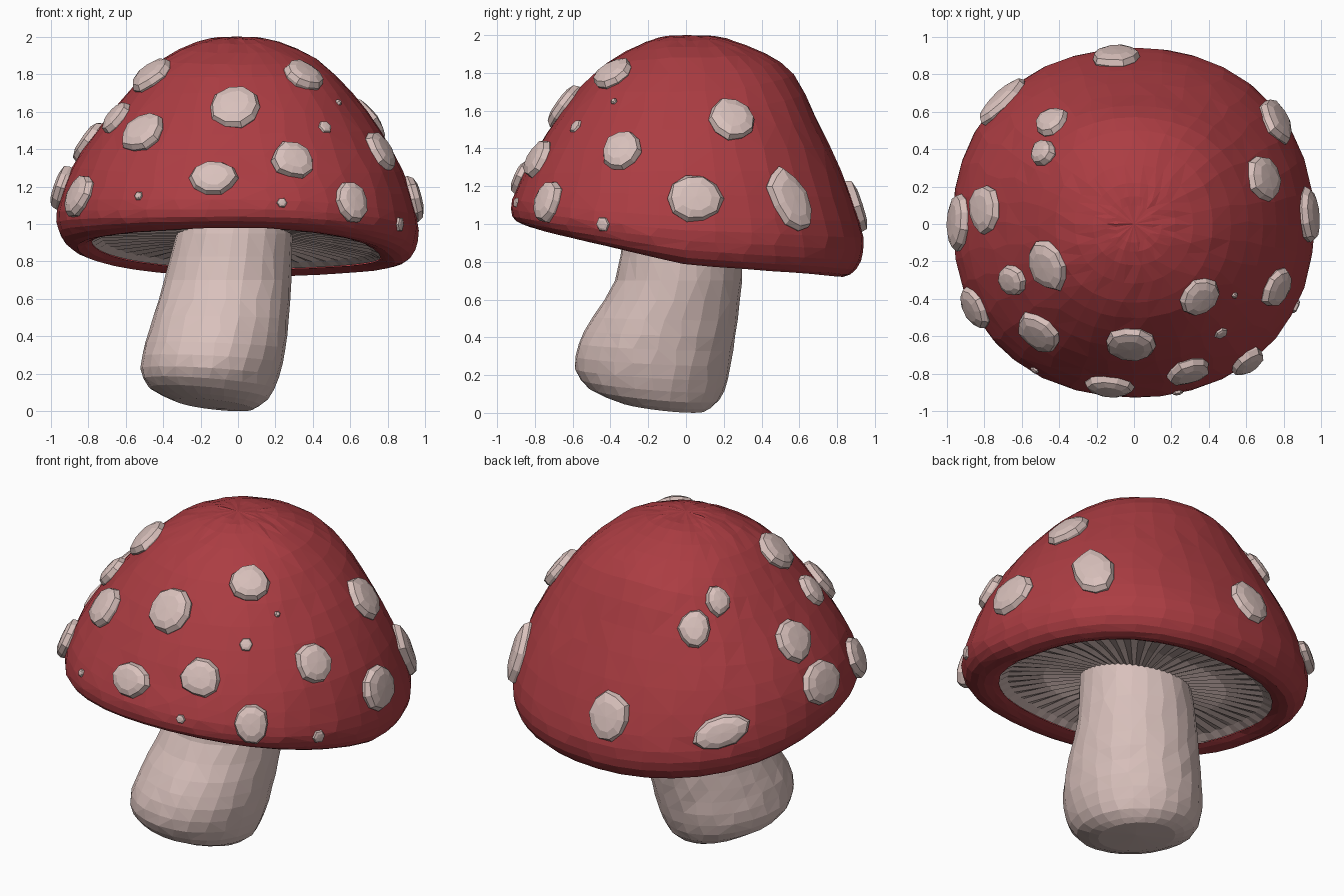
import bpy, bmesh, math, random
from mathutils import Vector
from mathutils.bvhtree import BVHTree

if "Cube" in bpy.data.objects:
    bpy.data.objects.remove(bpy.data.objects["Cube"])

random.seed(4)
TAU = math.tau


def material(name, rgb):
    m = bpy.data.materials.new(name)
    m.diffuse_color = (*rgb, 1)
    m.use_nodes = True
    m.node_tree.nodes["Principled BSDF"].inputs["Base Color"].default_value = m.diffuse_color
    return m


RED = material("cap red", (0.41, 0.046, 0.055))
CREAM = material("pale cream", (0.69, 0.53, 0.50))


def make_object(name, bm, mat):
    bmesh.ops.recalc_face_normals(bm, faces=bm.faces)
    me = bpy.data.meshes.new(name)
    bm.to_mesh(me)
    me.materials.append(mat)
    ob = bpy.data.objects.new(name, me)
    bpy.context.collection.objects.link(ob)
    return ob


def loft(bm, rings, start=None, end=None):
    """Skin a list of point rings, with optional end points."""
    vs = [[bm.verts.new(p) for p in r] for r in rings]
    n = len(vs[0])
    for a, b in zip(vs, vs[1:]):
        for i in range(n):
            j = (i + 1) % n
            bm.faces.new((a[i], a[j], b[j], b[i]))
    for tip, ring in ((start, vs[0]), (end, vs[-1])):
        if tip is not None:
            t = bm.verts.new(tip)
            for i in range(n):
                bm.faces.new((t, ring[i], ring[(i + 1) % n]))


def smooth_rows(rows):
    """Insert a spline midpoint between each pair of rows."""
    out = [rows[0]]
    for i in range(len(rows) - 1):
        a, b = rows[max(i - 1, 0)], rows[i]
        c, d = rows[i + 1], rows[min(i + 2, len(rows) - 1)]
        out.append([(9 * (q + r) - p - s) / 16 for p, q, r, s in zip(a, b, c, d)])
        out.append(rows[i + 1])
    return out


# Cap: radius, height on the right, left, front and back sides,
# then 0..1 for how far the row follows the flat tilted rim
CAP = smooth_rows([
    [.10, 1.995, .10, 1.995, .10, 1.993, .10, 1.995, 0],
    [.22, 1.97, .22, 1.97, .22, 1.96, .22, 1.98, 0],
    [.42, 1.88, .42, 1.87, .42, 1.85, .42, 1.90, 0],
    [.61, 1.70, .60, 1.69, .58, 1.70, .57, 1.79, 0],
    [.76, 1.50, .76, 1.49, .74, 1.48, .69, 1.56, 0],
    [.88, 1.28, .89, 1.30, .86, 1.26, .82, 1.28, 0],
    [.955, 1.04, .955, 1.13, .92, 1.13, .92, 1.01, .5],
    [.96, .91, .97, 1.01, .92, 1.04, .94, .86, 1],
    [.92, .82, .93, .92, .87, 1.00, .90, .76, 1],
    [.84, .785, .86, .88, .80, .98, .83, .72, 1],
    [.76, .815, .78, .905, .72, .985, .73, .755, 1],
])


def cap_point(row, t):
    """Blend the four side profiles around the cap."""
    c, s = math.cos(t), math.sin(t)
    ix, iy = (0 if c > 0 else 2), (6 if s > 0 else 4)
    r = row[ix] * c * c + row[iy] * s * s
    w = s * s * (1 - row[8]) + abs(s) * row[8]
    z = row[ix + 1] * (1 - w) + row[iy + 1] * w
    # ease the left and right heights into each other at front and back
    r *= 1 + .025 * math.sin(2 * t) ** 2
    return Vector((r * c, r * s, z))


N = 36
bm = bmesh.new()
rings = []
for row in CAP:
    ring = [cap_point(row, TAU * (i + random.uniform(-.15, .15)) / N) for i in range(N)]
    rings.append([p * (1 + random.uniform(-.002, .002)) for p in ring])
loft(bm, rings, start=(0, 0, 2.0))
bmesh.ops.triangulate(bm, faces=bm.faces)
bmesh.ops.recalc_face_normals(bm, faces=bm.faces)
cap_tree = BVHTree.FromBMesh(bm)
make_object("cap", bm, RED)

# Gills: folded underside from the rim in to the stem
G = 104
bm = bmesh.new()
gill_rings = []
for f, lift, fold in ((0, .004, 0), (.1, .03, .005), (.5, .055, .008), (1, .07, .004)):
    ring = []
    for i in range(G):
        t = TAU * i / G
        outer = cap_point(CAP[-1], t)
        inner = Vector((.26 * math.cos(t), .26 * math.sin(t), .865 - .06 * math.sin(t)))
        p = outer.lerp(inner, f)
        p.z += lift + (fold if i % 2 else -fold)
        ring.append(p)
    gill_rings.append(ring)
loft(bm, gill_rings)
gills = make_object("gills", bm, CREAM)
# the underside faces down
if sum(p.normal.z * p.area for p in gills.data.polygons) > 0:
    gills.data.flip_normals()

# Stem: centre x, radius x, centre y, radius y, height, tilt
STEM = smooth_rows([
    [0, .28, 0, .28, 1.12, 0],
    [-.02, .31, -.02, .31, .95, 0],
    [-.055, .34, -.04, .335, .70, 0],
    [-.09, .36, -.11, .385, .50, .02],
    [-.12, .375, -.16, .41, .35, .04],
    [-.15, .37, -.18, .405, .21, .06],
    [-.155, .32, -.17, .345, .105, .09],
    [-.13, .21, -.13, .23, .045, .11],
])
M = 24
bm = bmesh.new()
rings = []
for cx, rx, cy, ry, z, tilt in STEM:
    ring = []
    for i in range(M):
        t = TAU * (i + random.uniform(-.15, .15)) / M
        k = 1 + random.uniform(-.008, .008)
        dx, dy = rx * k * math.cos(t), ry * k * math.sin(t)
        ring.append((cx + dx, cy + dy, max(0, z - tilt * (dx + dy))))
    rings.append(ring)
loft(bm, rings, start=(0, 0, 1.12), end=(-.09, -.09, .025))
bmesh.ops.triangulate(bm, faces=bm.faces)
# the lowest point rests on the ground
low = min(v.co.z for v in bm.verts)
for v in bm.verts:
    if v.co.z < .3:
        v.co.z -= low * (1 - v.co.z / .3)
make_object("stem", bm, CREAM)

# Spots: x, y, z near the cap, half width, half height, turn in degrees
SPOTS = [
    (-.02, -.67, 1.65, .135, .13, 0), (-.13, -.89, 1.26, .13, .10, 0),
    (.30, -.80, 1.35, .12, .11, 0), (.60, -.73, 1.12, .10, .115, 0),
    (-.53, -.61, 1.52, .13, .125, 15), (.36, -.40, 1.81, .115, .11, 0),
    (.78, -.35, 1.40, .11, .12, 0), (-.88, -.46, 1.17, .115, .12, 0),
    (-.50, -.24, 1.84, .14, .12, 0), (-.70, -.32, 1.61, .085, .10, 0),
    (-.84, .08, 1.47, .13, .13, 0), (-.95, .02, 1.20, .155, .125, 0),
    (.71, .25, 1.57, .125, .13, 0), (.95, .05, 1.14, .145, .13, 0),
    (.76, .55, 1.13, .115, .18, 20), (-.10, .92, 1.10, .13, .15, 0),
    (-.46, .58, 1.62, .09, .11, 0), (-.50, .39, 1.73, .07, .09, 0),
    (-.71, .67, 1.07, .17, .09, 20),
]
SMALL = [
    (.48, -.61, 1.54, .04), (.55, -.39, 1.66, .018), (.23, -.88, 1.11, .028),
    (-.53, -.78, 1.15, .024), (.84, -.43, 1.00, .04),
]


def add_spot(bm, x, y, z, w, h, turn, rise, sides):
    pos, nrm, _, _ = cap_tree.find_nearest(Vector((x, y, z)))
    side = Vector((0, 0, 1)).cross(nrm).normalized()
    up = nrm.cross(side)
    a = math.radians(turn)
    u = side * math.cos(a) + up * math.sin(a)
    v = up * math.cos(a) - side * math.sin(a)
    wob = [random.uniform(.93, 1.07) for _ in range(sides)]
    rings = []
    for scale, lift in ((.9, -.05), (1, 0), (.9, rise * .65), (.58, rise)):
        ring = []
        for i in range(sides):
            t = TAU * i / sides
            k = scale * wob[i] * random.uniform(.96, 1.04)
            ring.append(pos + u * (w * k * math.cos(t)) + v * (h * k * math.sin(t)) + nrm * lift)
        rings.append(ring)
    loft(bm, rings, start=pos - nrm * .05, end=pos + nrm * (rise * 1.08))


bm = bmesh.new()
for spot in SPOTS:
    add_spot(bm, *spot, .045, 10)
make_object("cap_spots", bm, CREAM)

bm = bmesh.new()
for x, y, z, r in SMALL:
    add_spot(bm, x, y, z, r, r, 0, .015, 6)
make_object("small_cap_spots", bm, CREAM)
